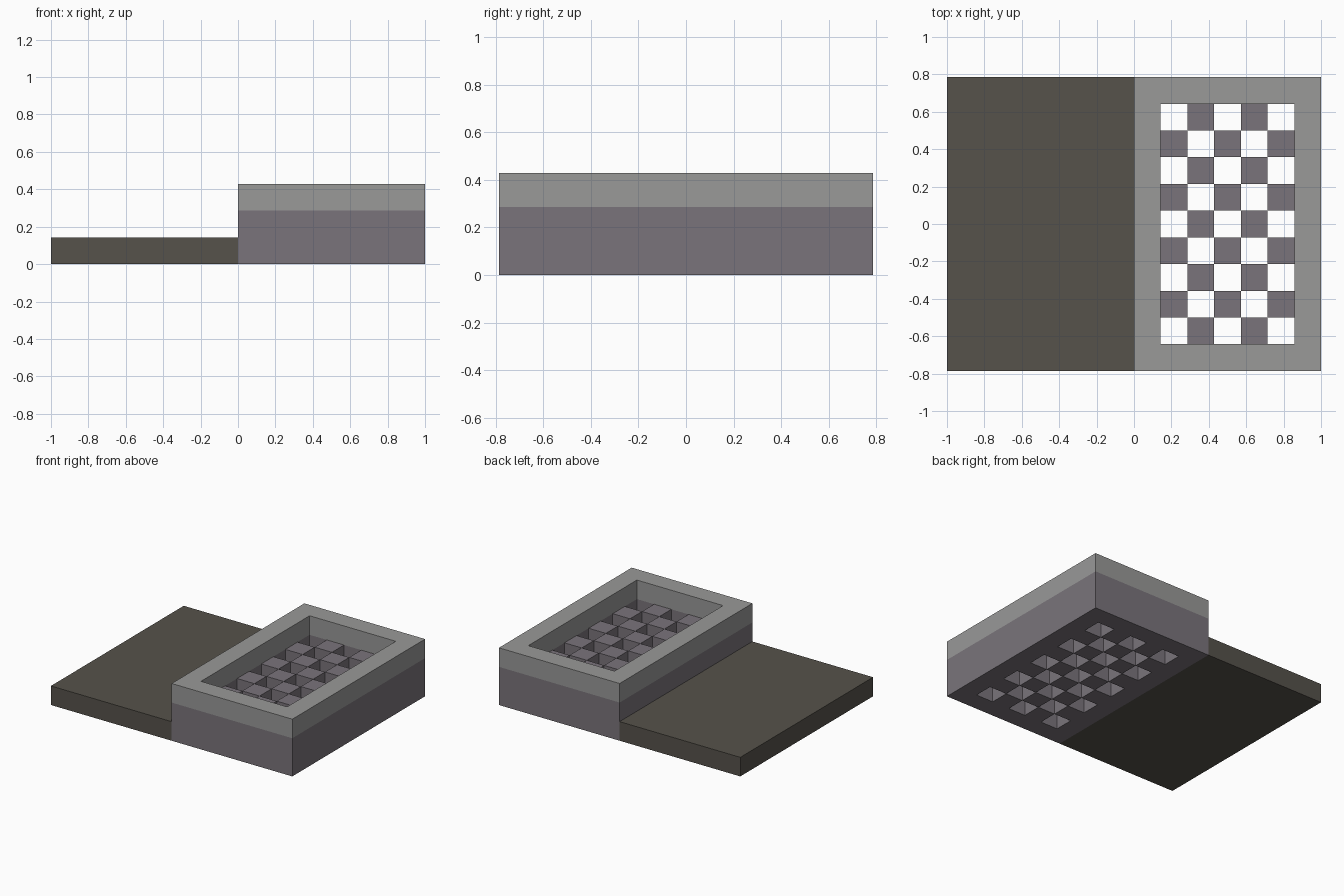
import bpy
import bmesh

if "Cube" in bpy.data.objects:
    bpy.data.objects.remove(bpy.data.objects["Cube"], do_unlink=True)

U = 1 / 7            # one grid cell
HALF_Y = 5.5 * U     # half the depth of the model


def material(name, rgb):
    m = bpy.data.materials.new(name)
    m.use_nodes = True
    m.diffuse_color = (*rgb, 1)
    m.node_tree.nodes["Principled BSDF"].inputs["Base Color"].default_value = (*rgb, 1)
    return m


def finish(name, bm, mat):
    bmesh.ops.recalc_face_normals(bm, faces=bm.faces)
    mesh = bpy.data.meshes.new(name)
    bm.to_mesh(mesh)
    bm.free()
    mesh.materials.append(mat)
    obj = bpy.data.objects.new(name, mesh)
    bpy.context.collection.objects.link(obj)


def add_box(bm, x0, x1, y0, y1, z0, z1):
    verts = bmesh.ops.create_cube(bm, size=1)["verts"]
    for v in verts:
        v.co.x = x1 if v.co.x > 0 else x0
        v.co.y = y1 if v.co.y > 0 else y0
        v.co.z = z1 if v.co.z > 0 else z0


def frame(name, z0, z1, mat):
    """Rectangular ring, one cell wide, on the raised half."""
    bm = bmesh.new()
    rings = []
    for inset, z in ((0, z0), (0, z1), (U, z1), (U, z0)):
        x0, x1, y = inset, 1 - inset, HALF_Y - inset
        rings.append([bm.verts.new((px, py, z))
                      for px, py in ((x0, -y), (x1, -y), (x1, y), (x0, y))])
    for r in range(4):
        a, b = rings[r], rings[(r + 1) % 4]
        for k in range(4):
            n = (k + 1) % 4
            bm.faces.new((a[k], a[n], b[n], b[k]))
    finish(name, bm, mat)


dark = material("dark brown grey", (0.093, 0.084, 0.070))
purple = material("purple grey", (0.195, 0.175, 0.198))
grey = material("light grey", (0.319, 0.319, 0.314))

# Low slab on one half
bm = bmesh.new()
add_box(bm, -1, 0, -HALF_Y, HALF_Y, 0, U)
finish("low_slab", bm, dark)

# Raised box: lower wall and upper rim
frame("lower_wall", 0, 2 * U, purple)
frame("upper_rim", 2 * U, 3 * U, grey)

# Checkerboard of columns with open shafts between them
bm = bmesh.new()
for i in range(5):
    for j in range(9):
        if (i + j) % 2:
            x, y = (i + 1) * U, (j + 1) * U - HALF_Y
            add_box(bm, x, x + U, y, y + U, 0, 2 * U)
finish("checker_columns", bm, purple)
